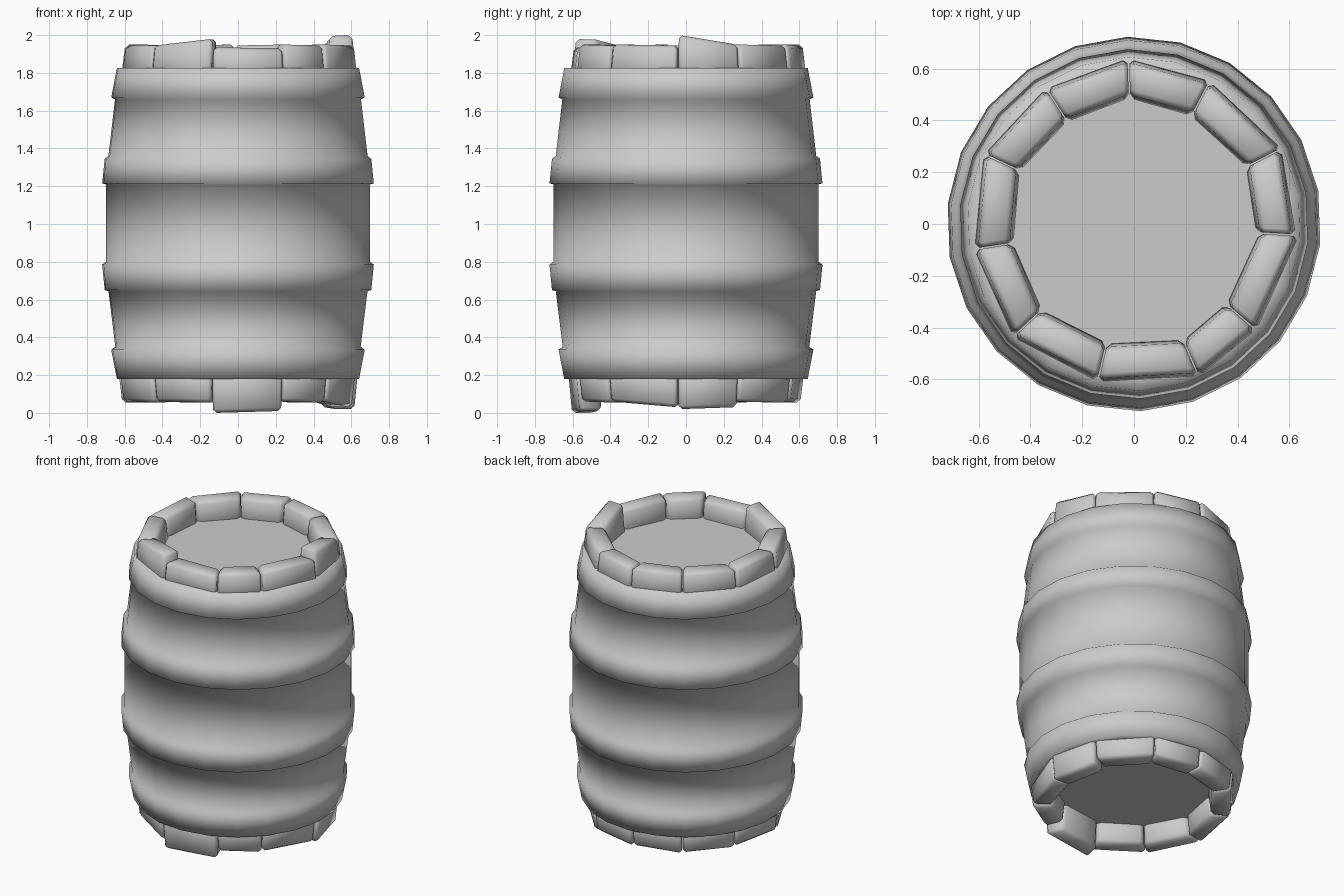
import bpy, bmesh, math
from mathutils import Vector

cube = bpy.data.objects.get("Cube")
if cube:
    bpy.data.objects.remove(cube)

SIDES = 22
START = math.radians(92)

grey = bpy.data.materials.new("plain grey")
grey.use_nodes = True
grey.diffuse_color = (0.6, 0.6, 0.6, 1)
grey.node_tree.nodes["Principled BSDF"].inputs["Base Color"].default_value = (0.6, 0.6, 0.6, 1)


def finish(bm, name, smooth=True):
    bmesh.ops.recalc_face_normals(bm, faces=bm.faces)
    for f in bm.faces:
        f.smooth = smooth
    mesh = bpy.data.meshes.new(name)
    bm.to_mesh(mesh)
    bm.free()
    mesh.materials.append(grey)
    ob = bpy.data.objects.new(name, mesh)
    bpy.context.collection.objects.link(ob)
    return ob


def polar(r, angle, z):
    return Vector((r * math.cos(angle), r * math.sin(angle), z))


# Bulging body with four raised hoops, turned from one profile
lower = [(0.59, 0.18), (0.645, 0.18), (0.675, 0.335), (0.653, 0.35),
         (0.69, 0.645), (0.71, 0.65), (0.723, 0.785), (0.703, 0.80)]
upper = [(0.703, 1.21), (0.723, 1.215), (0.71, 1.345), (0.69, 1.36),
         (0.655, 1.66), (0.675, 1.67), (0.645, 1.825), (0.59, 1.825)]
bm = bmesh.new()
rings = [[bm.verts.new(polar(r, START + i * math.tau / SIDES, z)) for i in range(SIDES)]
         for r, z in lower + upper]
for a, b in zip(rings, rings[1:]):
    for i in range(SIDES):
        j = (i + 1) % SIDES
        bm.faces.new((a[i], a[j], b[j], b[i]))
finish(bm, "barrel_body")

# Recessed flat heads
for name, z, up in (("top_head", 1.82, 1), ("bottom_head", 0.185, -1)):
    bm = bmesh.new()
    verts = [bm.verts.new(polar(0.6, START + i * math.tau / SIDES, z)) for i in range(SIDES)]
    face = bm.faces.new(verts)
    if up < 0:
        face.normal_flip()
    mesh = bpy.data.meshes.new(name)
    bm.to_mesh(mesh)
    bm.free()
    mesh.materials.append(grey)
    bpy.context.collection.objects.link(bpy.data.objects.new(name, mesh))


def stave_end(name, a0, a1, z_base, z0, z1, shift):
    """Chunky stave tip between two angles, with a sloping end."""
    bm = bmesh.new()
    a0, a1 = math.radians(a0 + 0.3), math.radians(a1 - 0.3)
    corners = []
    for angle, z, dr in ((a0, z0, shift), (a1, z1, -shift)):
        corners.append([bm.verts.new(polar(r + dr, angle, h)) for r, h in
                        ((0.475, z_base), (0.635, z_base), (0.615, z), (0.495, z))])
    p, q = corners
    bm.faces.new(p)
    bm.faces.new(q[::-1])
    for i in range(4):
        j = (i + 1) % 4
        bm.faces.new((p[j], p[i], q[i], q[j]))
    bmesh.ops.recalc_face_normals(bm, faces=bm.faces)
    bmesh.ops.bevel(bm, geom=bm.edges[:], offset=0.018, segments=1, affect='EDGES')
    finish(bm, name)


# Uneven stave tips round both rims
seams = [-4, 27, 62, 92, 123, 155, 189, 223, 257, 293, 319, 356]
tops = {0: (2.0, 1.95), 7: (1.945, 1.98), 8: (1.935, 1.93)}
bottoms = {0: (0.02, 0.03), 8: (0.0, 0.01), 10: (0.06, 0.03)}
for i, (a0, a1) in enumerate(zip(seams, seams[1:])):
    shift = 0.008 if i % 2 else -0.006
    stave_end(f"top_stave_{i + 1}", a0, a1, 1.78, *tops.get(i, (1.95, 1.945)), shift)
    stave_end(f"bottom_stave_{i + 1}", a0, a1, 0.22, *bottoms.get(i, (0.06, 0.055)), -shift)
